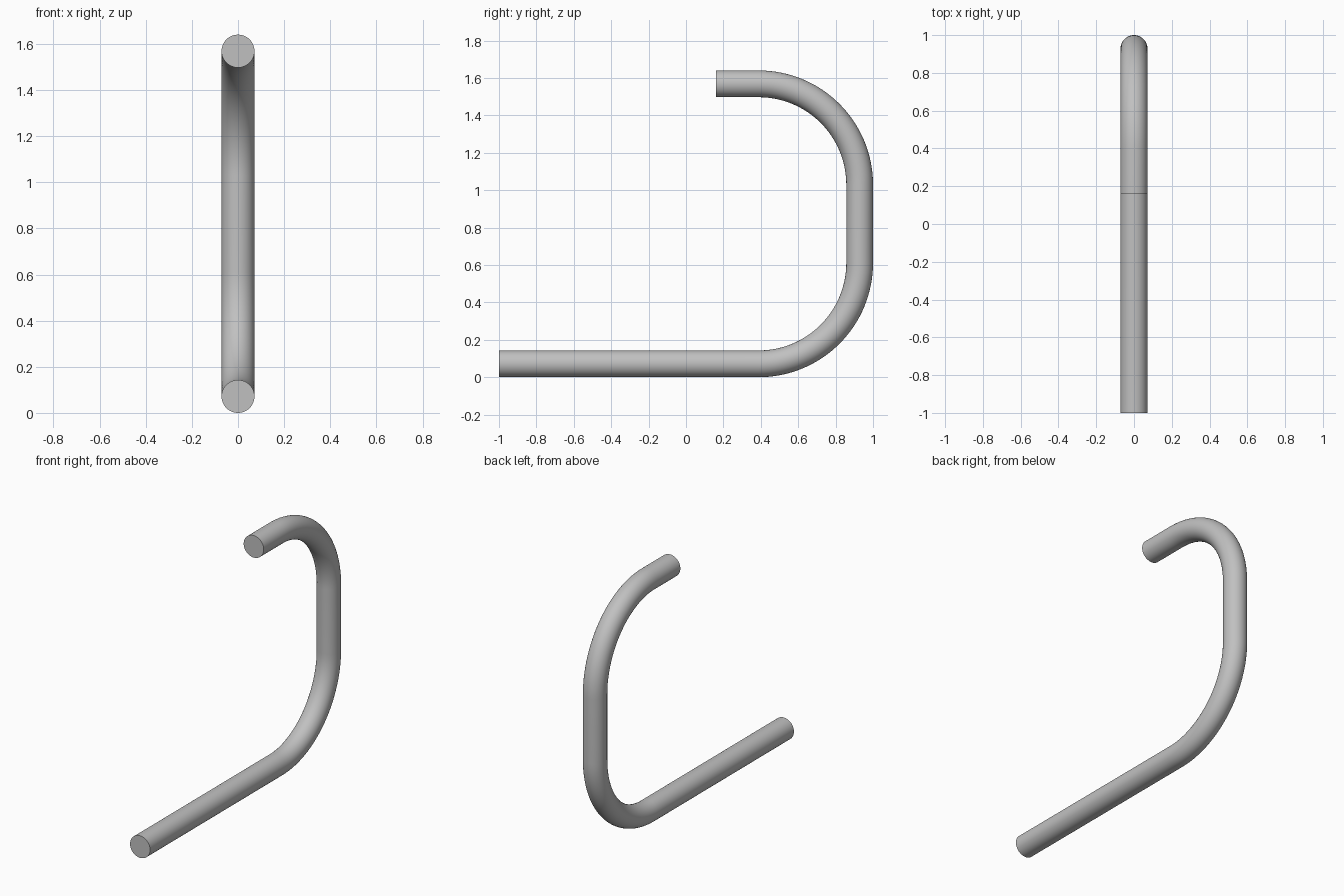
import bpy
import bmesh
from math import sin, cos, pi
from mathutils import Vector

cube = bpy.data.objects.get("Cube")
if cube:
    bpy.data.objects.remove(cube, do_unlink=True)

RADIUS = 0.0715      # tube radius
BEND = 0.54          # centreline bend radius
LOW, HIGH = RADIUS, 1.64 - RADIUS
BACK = 1 - RADIUS
SIDES, STEPS = 48, 32

steel = bpy.data.materials.new("plain grey")
steel.use_nodes = True
grey = (0.53, 0.53, 0.53, 1)
steel.diffuse_color = grey
steel.node_tree.nodes["Principled BSDF"].inputs["Base Color"].default_value = grey

# Centreline stations: (y, z, heading angle in the side plane)
path = [(-1, LOW, 0)]
for centre_z, start in ((LOW + BEND, 0), (HIGH - BEND, pi / 2)):
    for i in range(STEPS + 1):
        a = start + pi / 2 * i / STEPS
        path.append((BACK - BEND + BEND * sin(a), centre_z - BEND * cos(a), a))
path.append((0.16, HIGH, pi))

# Sweep a circle along the centreline and cap both ends
bm = bmesh.new()
rings = []
for y, z, a in path:
    normal = Vector((0, -sin(a), cos(a)))
    ring = []
    for i in range(SIDES):
        t = 2 * pi * i / SIDES
        offset = Vector((cos(t), 0, 0)) + normal * sin(t)
        ring.append(bm.verts.new(Vector((0, y, z)) + offset * RADIUS))
    rings.append(ring)
for r, s in zip(rings, rings[1:]):
    for i in range(SIDES):
        j = (i + 1) % SIDES
        bm.faces.new((r[i], r[j], s[j], s[i]))
bm.faces.new(rings[0])
bm.faces.new(rings[-1])
bmesh.ops.recalc_face_normals(bm, faces=bm.faces)

mesh = bpy.data.meshes.new("bent_tube")
bm.to_mesh(mesh)
bm.free()
mesh.materials.append(steel)
tube = bpy.data.objects.new("bent_tube", mesh)
bpy.context.collection.objects.link(tube)

# Smooth walls, crisp end caps
bpy.ops.object.select_all(action='DESELECT')
tube.select_set(True)
bpy.context.view_layer.objects.active = tube
bpy.ops.object.shade_smooth_by_angle()
